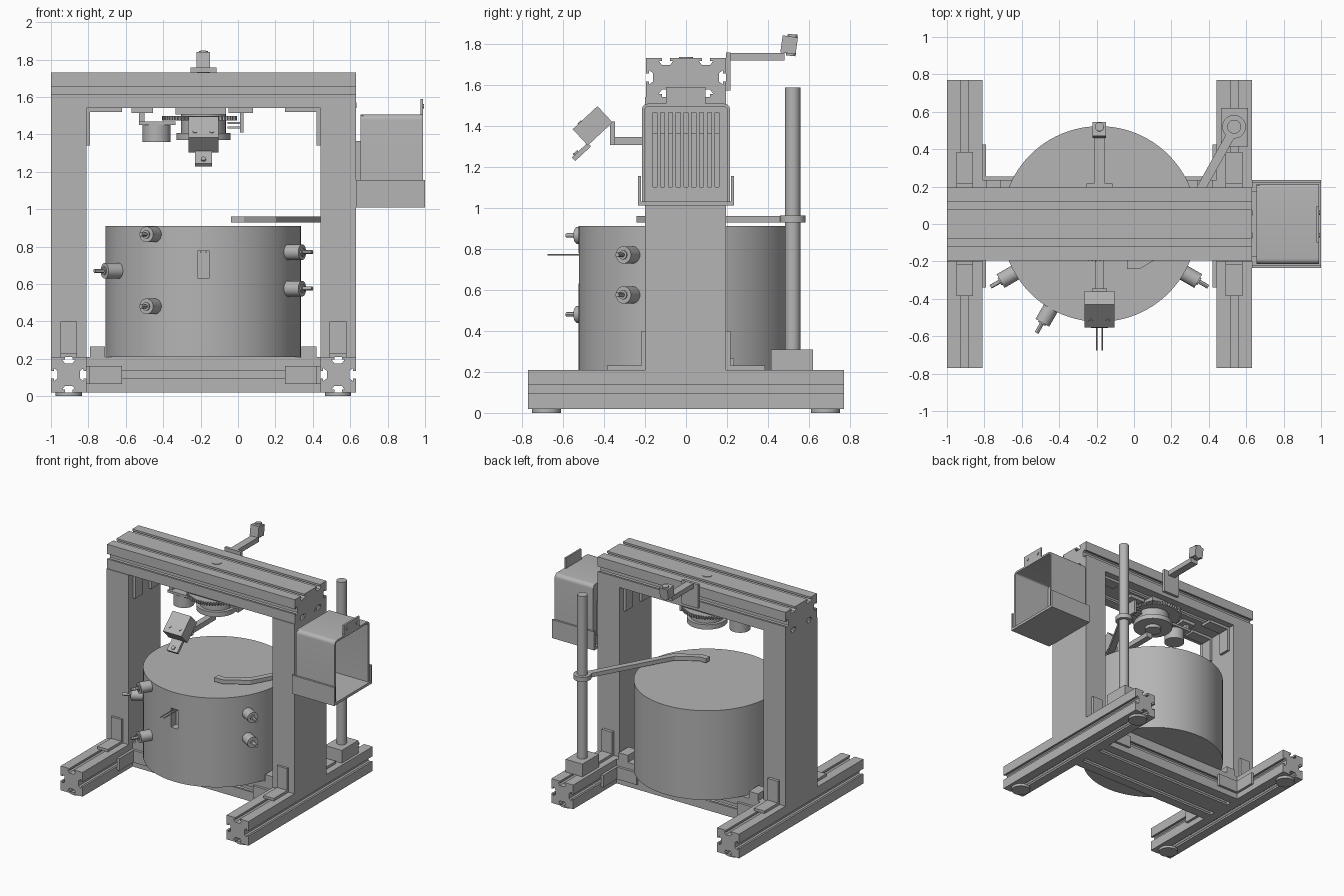
import bpy, bmesh, math
from mathutils import Vector, Matrix

if "Cube" in bpy.data.objects:
    bpy.data.objects.remove(bpy.data.objects["Cube"], do_unlink=True)

grey = bpy.data.materials.new("machine grey")
grey.use_nodes = True
grey.diffuse_color = (0.46, 0.46, 0.46, 1)
grey.node_tree.nodes["Principled BSDF"].inputs["Base Color"].default_value = grey.diffuse_color

CX = -0.185                      # drum axis
LEGS = {"left": 0.535, "right": -0.905}
curved = []


def finish(name, bm):
    bmesh.ops.recalc_face_normals(bm, faces=bm.faces)
    me = bpy.data.meshes.new(name)
    bm.to_mesh(me)
    bm.free()
    me.materials.append(grey)
    ob = bpy.data.objects.new(name, me)
    bpy.context.collection.objects.link(ob)
    return ob


def box(name, x, y, z, rot=0):
    """Box from (min, max) pairs, optionally tilted about x through its middle."""
    bm = bmesh.new()
    mid = Vector([(a + b) / 2 for a, b in (x, y, z)])
    size = [b - a for a, b in (x, y, z)]
    m = Matrix.Translation(mid) @ Matrix.Rotation(rot, 4, "X") @ Matrix.Diagonal((*size, 1))
    bmesh.ops.create_cube(bm, size=1, matrix=m)
    return finish(name, bm)


def rod(name, r, start, end, sides=32):
    a, b = Vector(start), Vector(end)
    bm = bmesh.new()
    m = Matrix.Translation((a + b) / 2) @ (b - a).to_track_quat("Z", "Y").to_matrix().to_4x4()
    bmesh.ops.create_cone(bm, cap_ends=True, segments=sides, radius1=r, radius2=r,
                          depth=(b - a).length, matrix=m)
    ob = finish(name, bm)
    curved.append(ob)
    return ob


def prism(name, pts, axis, lo, hi):
    """Extrude a 2D outline along an axis; the outline uses the other two axes in order."""
    place = {"x": lambda u, v, t: (t, u, v), "y": lambda u, v, t: (u, t, v),
             "z": lambda u, v, t: (u, v, t)}[axis]
    bm = bmesh.new()
    face = bm.faces.new([bm.verts.new(place(u, v, lo)) for u, v in pts])
    out = bmesh.ops.extrude_face_region(bm, geom=[face])
    step = Vector(place(0, 0, hi - lo))
    bmesh.ops.translate(bm, verts=[g for g in out["geom"] if isinstance(g, bmesh.types.BMVert)], vec=step)
    return finish(name, bm)


def slotted(u, v):
    """Outline of an extrusion with one T slot per module on every side."""
    c = [Vector(p) for p in ((u[0], v[0]), (u[1], v[0]), (u[1], v[1]), (u[0], v[1]))]
    notch = ((-.02, 0), (-.02, .015), (-.035, .015), (-.02, .035),
             (.02, .035), (.035, .015), (.02, .015), (.02, 0))
    pts = []
    for i in range(4):
        a, b = c[i], c[(i + 1) % 4]
        d = (b - a).normalized()
        inward = Vector((-d.y, d.x))
        n = round((b - a).length / 0.19)
        pts.append(a)
        for k in range(n):
            mid = a.lerp(b, (k + 0.5) / n)
            pts += [mid + d * s + inward * t for s, t in notch]
    return pts


# Frame: base rails, feet, posts and their angle brackets
for side, x in LEGS.items():
    w = (x - .095, x + .095)
    prism(f"{side}_base_rail", slotted(w, (.02, .21)), "y", -.77, .77)
    box(f"{side}_post", w, (-.2, .195), (.21, 1.54))
    inner = -1 if x > 0 else 1
    face = x + inner * .095

    def inwards(a, b):
        return tuple(sorted((face + inner * a, face + inner * b)))

    for end, s in (("front", -1), ("back", 1)):
        rod(f"{side}_{end}_foot", .07, (x, s * .68, 0), (x, s * .68, .02))
        box(f"{side}_{end}_bracket_upright", (x - .045, x + .045), sorted((s * .195, s * .218)), (.21, .4))
        box(f"{side}_{end}_bracket_base", (x - .045, x + .045), sorted((s * .195, s * .385)), (.21, .23))
        # Brackets tying the cross beam to the rails
        edge = .235 if s > 0 else -.15
        box(f"{side}_{end}_tie_rail_plate", inwards(0, .02), sorted((edge, edge + s * .19)), (.065, .16))
        box(f"{side}_{end}_tie_beam_plate", inwards(0, .19), sorted((edge, edge + s * .02)), (.065, .16))
        box(f"{side}_{end}_drum_stop", inwards(.02, .1), sorted((edge, edge - s * .12)), (.21, .265))
        # Brackets under the top beam
        y = (s * .1 - .045, s * .1 + .045)
        box(f"{side}_{end}_corner_upright", inwards(0, .02), y, (1.34, 1.54))
        box(f"{side}_{end}_corner_top", inwards(0, .19), y, (1.52, 1.54))

prism("cross_beam", slotted((-.15, .235), (.02, .21)), "x", -.81, .44)
prism("top_beam", slotted((-.195, .195), (1.54, 1.73)), "x", -1, .63)
rod("top_beam_plug", .035, (CX, 0, 1.7), (CX, 0, 1.734))
for y in (-.06, .06):
    rod("beam_end_bolt", .015, (.62, y, 1.555), (.634, y, 1.555), 16)

# Drum with a front pocket and twin needles
drum = rod("drum", .523, (CX, 0, .21), (CX, 0, .91), 96)
cutter = box("pocket_cutter", (CX - .03, CX + .03), (-.6, -.46), (.63, .78))
cutter.hide_render = True
mod = drum.modifiers.new("pocket", "BOOLEAN")
mod.operation, mod.object, mod.solver = "DIFFERENCE", cutter, "EXACT"
bpy.context.view_layer.objects.active = drum
bpy.ops.object.modifier_apply(modifier="pocket")
bpy.data.objects.remove(cutter, do_unlink=True)
for dx in (-.014, .014):
    rod("needle", .004, (CX + dx, -.45, .77), (CX + dx, -.675, .77), 8)

# Drum ports
for angle, z in ((240, .865), (240, .48), (210, .67), (330, .77), (330, .575)):
    d = Vector((math.cos(math.radians(angle)), math.sin(math.radians(angle)), 0))
    c = Vector((CX, 0, z))
    rod("port_body", .042, c + d * .5, c + d * .61)
    rod("port_collar", .022, c + d * .6, c + d * .617, 16)
    rod("port_pin", .011, c + d * .6, c + d * .672, 12)

# Upright pole, its clamp and the swing arm over the drum
PX, PY = .535, .52
box("pole_base", (.465, .61), (.415, .62), (.21, .31))
rod("pole", .037, (PX, PY, .25), (PX, PY, 1.585))
rod("pole_clamp", .063, (PX, PY, .928), (PX, PY, .963))
path = [Vector(p) for p in ((-.038, -.217), (.025, -.217), (.185, -.12), (.52, .48))]
sides = ([], [])
for i, p in enumerate(path):
    d1 = (path[max(i, 1)] - path[max(i, 1) - 1]).normalized()
    j = min(i + 1, len(path) - 1)
    d = (d1 + (path[j] - path[j - 1]).normalized()).normalized()
    for side, s in zip(sides, (-1, 1)):
        side.append(p + Vector((-d.y, d.x)) * s * .024)
prism("swing_arm", sides[0] + sides[1][::-1], "z", .928, .96)

# Turntable drive under the beam
box("drive_mount", (CX - .15, CX + .12), (-.14, .14), (1.505, 1.54))
teeth, gx = 60, -.205
gear = []
for i in range(teeth * 4):
    r = .2 if i % 4 < 2 else .183
    a = math.tau * i / (teeth * 4)
    gear.append((gx + r * math.cos(a), r * math.sin(a)))
prism("drive_gear", gear, "z", 1.475, 1.498)
rod("drive_spindle", .12, (CX, 0, 1.39), (CX, 0, 1.51))
rod("drive_disc", .145, (CX, 0, 1.37), (CX, 0, 1.408), 48)
rod("drive_hub", .06, (CX, 0, 1.345), (CX, 0, 1.39))
rod("motor", .075, (-.435, -.05, 1.36), (-.435, -.05, 1.45))
box("motor_plate", (-.53, -.335), (-.12, .03), (1.45, 1.468))
box("motor_hanger", (-.53, -.5), (-.1, .01), (1.46, 1.53))
box("motor_mount", (-.57, -.455), (-.12, .03), (1.515, 1.54))
box("sensor_mount", (-.05, .08), (-.06, .06), (1.515, 1.54))
box("sensor_hanger", (.01, .03), (-.04, .04), (1.41, 1.52))
for z in (1.43, 1.455):
    box("sensor_prong", (-.055, .02), (-.03, .03), (z, z + .012))

# Tilted front camera on its arm
tilt = math.radians(43)
box("camera_body", (CX - .08, CX + .08), (-.5375, -.3725), (1.345, 1.453), tilt)
box("camera_probe", (CX - .045, CX + .045), (-.562, -.457), (1.26, 1.284), tilt)
along, up = Vector((0, math.cos(tilt), math.sin(tilt))), Vector((0, -math.sin(tilt), math.cos(tilt)))
mid = Vector((CX, -.455, 1.399))
for dx in (-.045, .045):
    p = mid + up * .05 - along * .035 + Vector((dx, 0, 0))
    rod("camera_screw", .012, p, p + up * .008, 16)
p = mid - along * .15 - up * .055
rod("probe_tip", .014, p, p + up * .02, 16)
box("camera_arm", (CX - .024, CX + .024), (-.37, -.04), (1.305, 1.345))
box("camera_arm_plate", (CX - .04, CX + .04), (-.37, -.345), (1.305, 1.42))

# Rear arm with its small sensor head
box("rear_arm_plate", (CX - .07, CX + .07), (.195, .217), (1.57, 1.757))
box("rear_arm", (CX - .03, CX + .03), (.2, .48), (1.717, 1.755))
box("rear_head", (CX - .036, CX + .036), (.465, .54), (1.752, 1.835), math.radians(-8))
rod("rear_head_lens", .024, (CX, .51, 1.74), (CX, .52, 1.845), 20)

# Electronics housing: an arched shell, open outwards, with a slatted back
def arch(half, top, r):
    arc = [(half - r + r * math.cos(a), top - r + r * math.sin(a))
           for a in (math.pi / 2 * k / 6 for k in range(7))]
    return [(half, 1.03)] + arc + [(-y, z) for y, z in reversed(arc)] + [(-half, 1.03)]


shell = arch(.215, 1.507, .03) + arch(.2, 1.492, .015)[::-1]
curved.append(prism("housing_shell", shell, "x", .655, .99))
for y in (-.235, .22):
    box("tray_side", (.632, 1), (y, y + .015), (1.01, 1.155))
box("tray_floor", (.632, 1), (-.235, .235), (1.01, 1.03))
box("housing_back_top", (.655, .67), (-.205, .205), (1.465, 1.5))
box("housing_back_bottom", (.655, .67), (-.205, .205), (1.02, 1.1))
slots, pitch, gap = 9, .038, .02
left = -pitch * slots / 2 - .01
for k in range(slots + 1):
    lo = -.205 if k == 0 else left + pitch * k + gap / 2 - pitch / 2 + .01
    hi = .205 if k == slots else left + pitch * (k + 1) - gap / 2 - pitch / 2 + .01
    box("housing_back_slat", (.655, .67), (lo, hi), (1.09, 1.47))
box("housing_spacer", (.63, .656), (-.175, .175), (1.1, 1.365))
box("housing_tab", (.976, .99), (-.098, .095), (1.495, 1.588))
for y in (-.06, .06):
    rod("tab_screw", .012, (.985, y, 1.55), (.995, y, 1.55), 16)

# Smooth the round parts and keep their rims crisp
bpy.ops.object.select_all(action="DESELECT")
for ob in curved:
    ob.select_set(True)
bpy.context.view_layer.objects.active = drum
bpy.ops.object.shade_smooth_by_angle(angle=math.radians(30))
